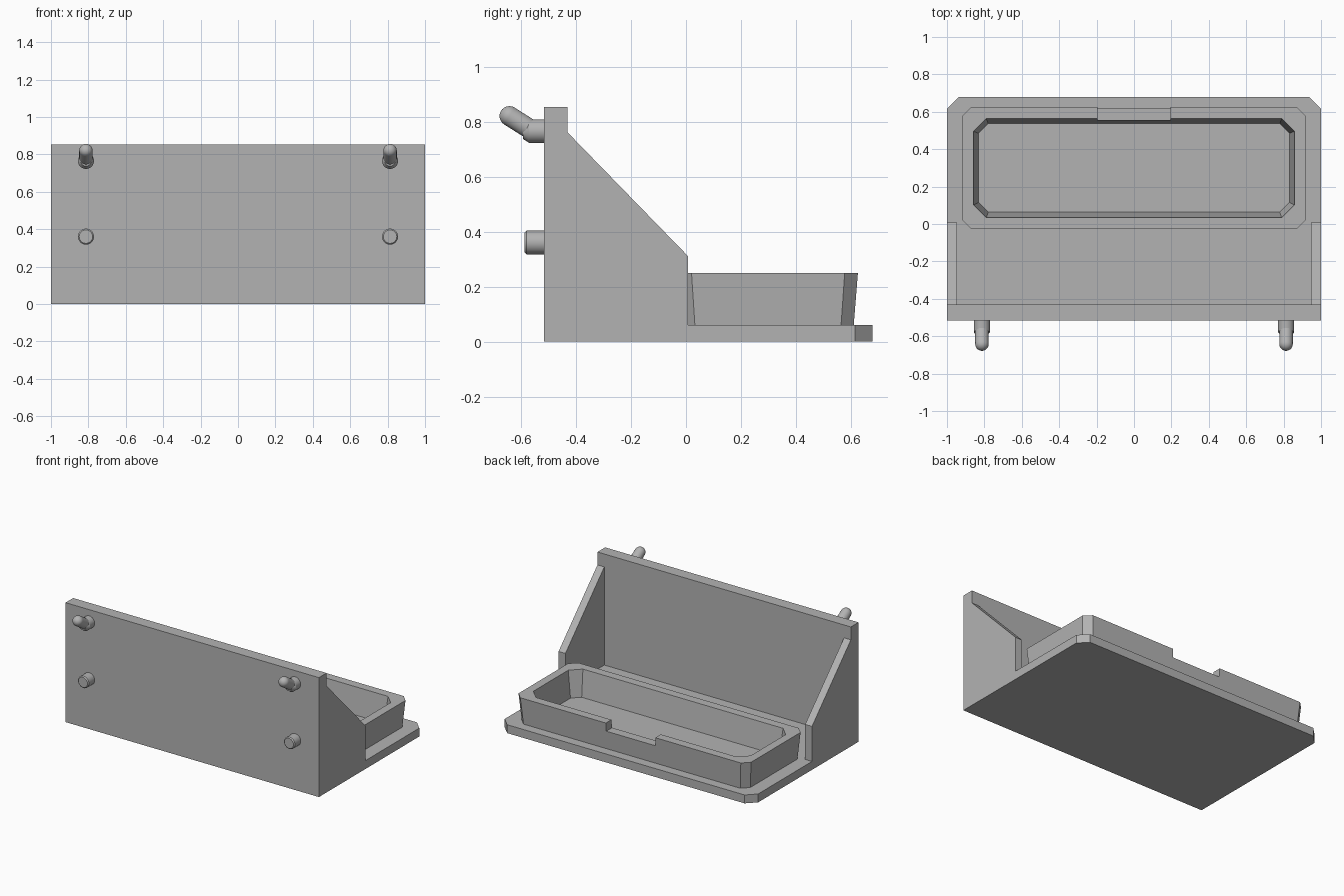
import bpy, bmesh, math
from mathutils import Vector

cube = bpy.data.objects.get("Cube")
if cube:
    bpy.data.objects.remove(cube, do_unlink=True)

grey = bpy.data.materials.new("plain grey")
grey.use_nodes = True
COLOUR = (0.45, 0.45, 0.45, 1)
grey.diffuse_color = COLOUR
grey.node_tree.nodes["Principled BSDF"].inputs["Base Color"].default_value = COLOUR


def loft(name, loops, smooth=False):
    """Skin a closed solid through loops of equal length."""
    bm = bmesh.new()
    rings = [[bm.verts.new(p) for p in loop] for loop in loops]
    n = len(rings[0])
    for a, b in zip(rings, rings[1:]):
        for i in range(n):
            j = (i + 1) % n
            bm.faces.new((a[i], a[j], b[j], b[i]))
    bm.faces.new(rings[0][::-1])
    bm.faces.new(rings[-1])
    bmesh.ops.recalc_face_normals(bm, faces=bm.faces)
    mesh = bpy.data.meshes.new(name)
    bm.to_mesh(mesh)
    bm.free()
    mesh.materials.append(grey)
    obj = bpy.data.objects.new(name, mesh)
    bpy.context.collection.objects.link(obj)
    bpy.ops.object.select_all(action='DESELECT')
    obj.select_set(True)
    bpy.context.view_layer.objects.active = obj
    if smooth:
        bpy.ops.object.shade_smooth_by_angle(angle=math.radians(28))
    return obj


def box(name, x0, x1, y0, y1, z0, z1):
    ring = [(x0, y0), (x1, y0), (x1, y1), (x0, y1)]
    return loft(name, [[(x, y, z) for x, y in ring] for z in (z0, z1)])


def chamfered(hx, y0, y1, c, z):
    """Rectangle with four cut corners."""
    return [(-hx + c, y0, z), (hx - c, y0, z), (hx, y0 + c, z), (hx, y1 - c, z),
            (hx - c, y1, z), (-hx + c, y1, z), (-hx, y1 - c, z), (-hx, y0 + c, z)]


def lathe(name, start, direction, profile, sides=32):
    """Turn (distance, radius) pairs around an axis."""
    d = Vector(direction).normalized()
    u = Vector((1, 0, 0))
    v = d.cross(u)
    start = Vector(start)
    loops = []
    for dist, r in profile:
        angles = [math.tau * i / sides for i in range(sides)]
        loops.append([start + d * dist + (u * math.cos(a) + v * math.sin(a)) * r
                      for a in angles])
    return loft(name, loops, smooth=True)


FRONT, INNER, REAR = -0.516, -0.43, 0.678

# Base plate with its two rear corners cut
plate = [(-1, FRONT), (1, FRONT), (1, REAR - 0.063), (0.937, REAR),
         (-0.937, REAR), (-1, REAR - 0.063)]
loft("base_plate", [[(x, y, z) for x, y in plate] for z in (0, 0.06)])

# Upright panel
box("upright_panel", -1, 1, FRONT, INNER, 0, 0.852)

# Sloping side brackets
bracket = [(INNER - 0.01, 0), (0.008, 0), (0.008, 0.31), (INNER, 0.76), (INNER - 0.01, 0.76)]
for side, s in (("left", 1), ("right", -1)):
    loft(side + "_bracket", [[(s * x, y, z) for y, z in bracket] for x in (0.946, 1)])

# Tapered tray
tray = loft("tray", [
    chamfered(0.901, -0.013, 0.609, 0.046, 0.05),
    chamfered(0.918, -0.028, 0.625, 0.048, 0.25),
    chamfered(0.858, 0.034, 0.563, 0.068, 0.25),
    chamfered(0.831, 0.063, 0.537, 0.052, 0.063)])

# Finger notch in the tray's rear wall
cutter = box("notch_cutter", -0.195, 0.195, 0.5, 0.7, 0.19, 0.3)
cutter.hide_render = True
cut = tray.modifiers.new("notch", 'BOOLEAN')
cut.operation = 'DIFFERENCE'
cut.solver = 'EXACT'
cut.object = cutter
bpy.context.view_layer.objects.active = tray
bpy.ops.object.modifier_apply(modifier=cut.name)
bpy.data.objects.remove(cutter, do_unlink=True)

# Mounting pegs: straight below, hooked above
R, ARM = 0.043, 0.036
for side, s in (("left", 1), ("right", -1)):
    x = s * 0.813
    lathe(side + "_lower_peg", (x, FRONT + 0.01, 0.36), (0, -1, 0),
          [(0, R), (0.074, R), (0.081, 0.036)])
    lathe(side + "_hook_base", (x, FRONT + 0.01, 0.765), (0, -1, 0),
          [(0, R), (0.064, R), (0.087, 0.028)])
    elbow, tip = Vector((x, -0.555, 0.765)), Vector((x, -0.642, 0.82))
    length = (tip - elbow).length
    dome = [(length + ARM * math.sin(a), ARM * math.cos(a))
            for a in (math.radians(t) for t in range(0, 90, 11))]
    lathe(side + "_hook_arm", elbow, tip - elbow, [(0, ARM)] + dome)
